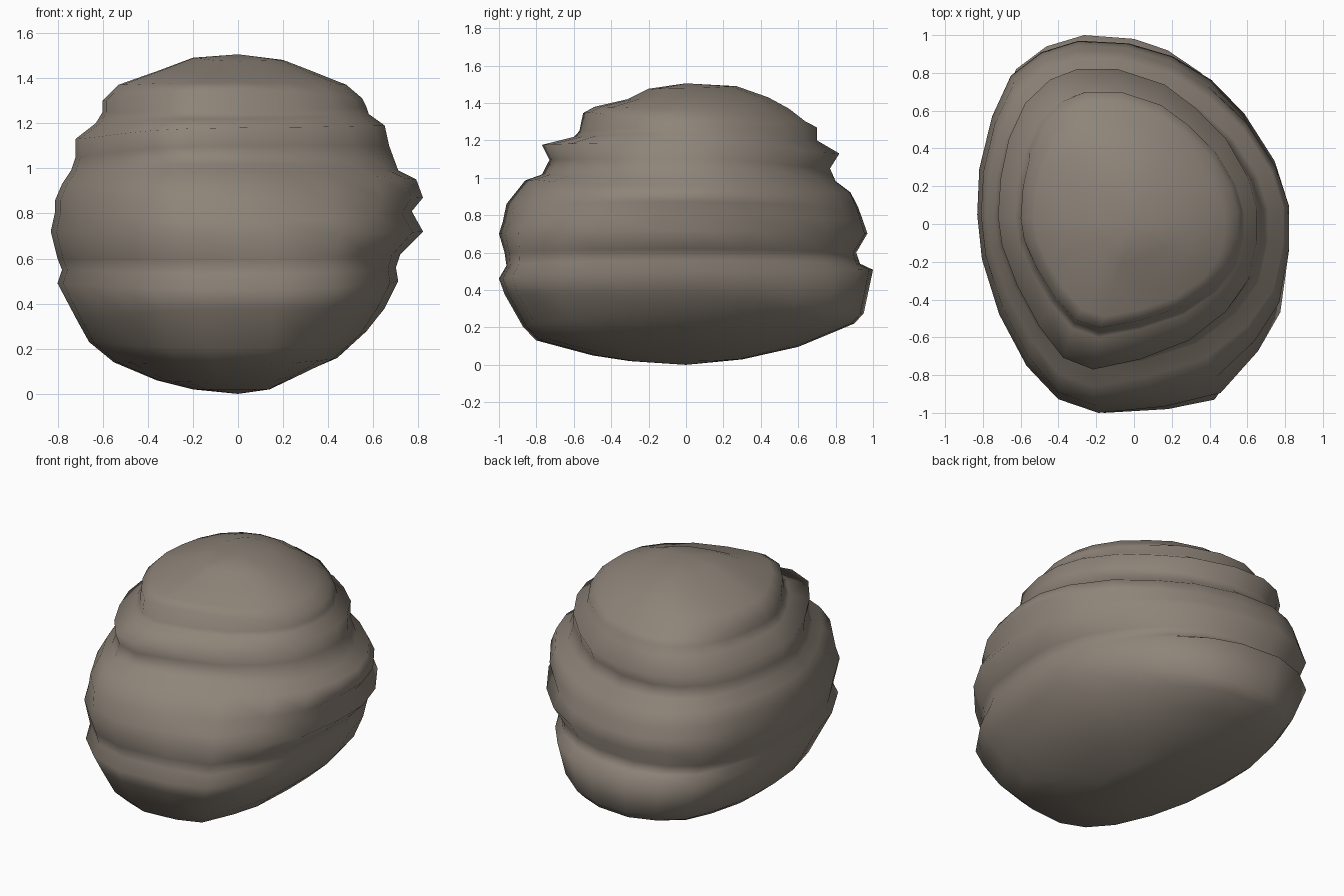
import bpy, bmesh

# Vertical profiles (distance from centre, height), one per side, matching ring for ring
LEFT = [(.2, .02), (.36, .06), (.55, .14), (.66, .23), (.71, .32), (.80, .49), (.78, .55),
        (.80, .60), (.83, .72), (.81, .81), (.81, .86), (.78, .93), (.74, .99), (.72, 1.05),
        (.72, 1.13), (.63, 1.2), (.60, 1.25), (.60, 1.3), (.53, 1.37), (.36, 1.43), (.2, 1.49)]
RIGHT = [(.14, .02), (.3, .1), (.44, .16), (.57, .28), (.65, .38), (.71, .50), (.70, .56),
         (.72, .62), (.82, .72), (.77, .81), (.82, .87), (.79, .95), (.71, .99), (.67, 1.1),
         (.65, 1.19), (.58, 1.24), (.57, 1.27), (.55, 1.31), (.48, 1.37), (.33, 1.43), (.2, 1.48)]
FRONT = [(.3, .02), (.5, .05), (.8, .13), (.87, .2), (.97, .38), (1.0, .46), (.96, .53),
         (.97, .60), (1.0, .70), (.98, .76), (.96, .86), (.86, .99), (.77, 1.02), (.73, 1.1),
         (.77, 1.18), (.60, 1.22), (.57, 1.25), (.55, 1.35), (.49, 1.38), (.31, 1.42), (.2, 1.475)]
BACK = [(.3, .03), (.6, .1), (.75, .16), (.9, .22), (.95, .27), (1.0, .51), (.93, .54),
        (.91, .60), (.97, .70), (.945, .77), (.92, .84), (.88, .92), (.80, .98), (.77, 1.05),
        (.82, 1.13), (.70, 1.2), (.70, 1.27), (.64, 1.3), (.55, 1.37), (.44, 1.43), (.27, 1.49)]

# Plan outlines in the -1..1 range: full lower body, more pointed upper layers
LOWER = [(-.33, 1), (0, .98), (.25, .92), (.5, .8), (.7, .62), (.9, .36), (1, .1), (1, -.15),
         (.95, -.5), (.82, -.7), (.6, -.93), (.25, -.98), (-.2, -1), (-.47, -.93), (-.68, -.77),
         (-.86, -.5), (-.97, -.2), (-1, .05), (-.99, .3), (-.9, .6), (-.78, .82), (-.58, .94)]
UPPER = [(-.42, 1), (-.12, 1), (.25, .9), (.5, .75), (.75, .55), (.93, .3), (1, .1), (1, -.12),
         (.93, -.38), (.75, -.6), (.45, -.8), (.05, -.93), (-.3, -1), (-.52, -.92), (-.7, -.7),
         (-.86, -.42), (-.97, -.15), (-1, .05), (-.98, .3), (-.92, .55), (-.8, .78), (-.62, .93)]


def ring_points(k):
    """One stratum ring, blending the four side profiles around the plan outline."""
    blend = min(1, max(0, (FRONT[k][1] - .55) / .55))
    for (u0, v0), (u1, v1) in zip(LOWER, UPPER):
        u, v = u0 + (u1 - u0) * blend, v0 + (v1 - v0) * blend
        rx, zx = (RIGHT if u > 0 else LEFT)[k]
        ry, zy = (BACK if v > 0 else FRONT)[k]
        w = u * u / (u * u + v * v)
        yield u * rx, v * ry, zx * w + zy * (1 - w)


# Layered boulder: loft the rings and close both ends
bm = bmesh.new()
rings = [[bm.verts.new(p) for p in ring_points(k)] for k in range(len(LEFT))]
n = len(LOWER)
for low, high in zip(rings, rings[1:]):
    for i in range(n):
        j = (i + 1) % n
        bm.faces.new((low[i], low[j], high[j], high[i]))
for ring, height in ((rings[0], 0), (rings[-1], 1.505)):
    tip = bm.verts.new((0, 0, height))
    for i in range(n):
        bm.faces.new((ring[i], ring[(i + 1) % n], tip))
bmesh.ops.recalc_face_normals(bm, faces=bm.faces)
for f in bm.faces:
    f.smooth = True

mesh = bpy.data.meshes.new("layered_boulder")
bm.to_mesh(mesh)
bm.free()
boulder = bpy.data.objects.new("layered_boulder", mesh)
bpy.context.collection.objects.link(boulder)

# Warm grey stone
stone = bpy.data.materials.new("warm grey stone")
stone.diffuse_color = (.27, .23, .19, 1)
mesh.materials.append(stone)
